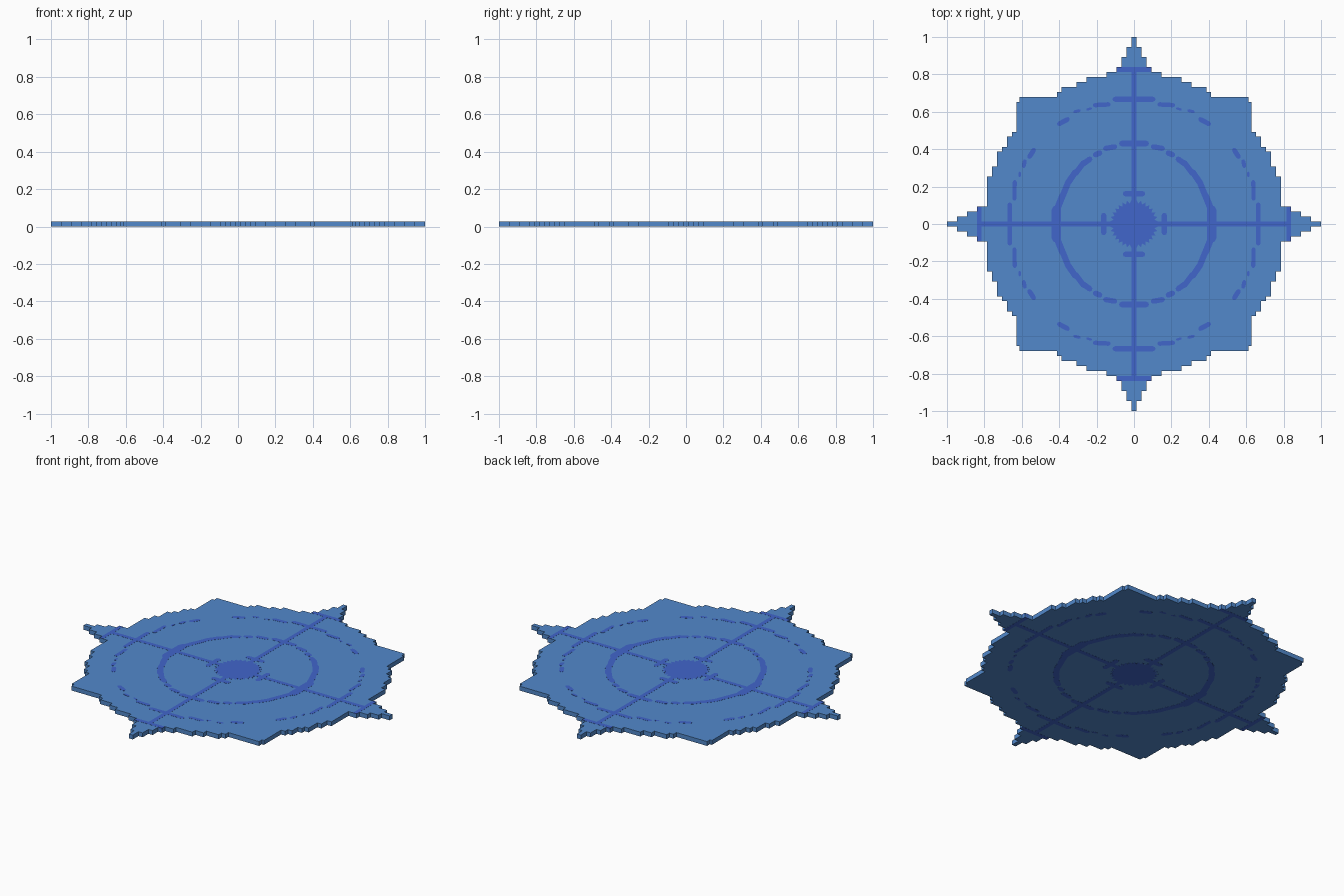
import bpy, bmesh, math

if "Cube" in bpy.data.objects:
    bpy.data.objects.remove(bpy.data.objects["Cube"])

H = 0.027      # plate thickness
E = 0.0006     # how far painted details stand proud of the plate


def material(name, rgb):
    m = bpy.data.materials.new(name)
    m.diffuse_color = (*rgb, 1)
    m.use_nodes = True
    m.node_tree.nodes["Principled BSDF"].inputs["Base Color"].default_value = m.diffuse_color
    return m


LIGHT = material("light blue", (0.084, 0.25, 0.60))
DARK = material("deep blue", (0.053, 0.133, 0.60))


def prisms(name, outlines, z0, z1, mat):
    """One object made of several extruded flat outlines."""
    bm = bmesh.new()
    for pts in outlines:
        lo = [bm.verts.new((x, y, z0)) for x, y in pts]
        hi = [bm.verts.new((x, y, z1)) for x, y in pts]
        bm.faces.new(lo[::-1])
        bm.faces.new(hi)
        n = len(pts)
        for i in range(n):
            j = (i + 1) % n
            bm.faces.new((lo[i], lo[j], hi[j], hi[i]))
    bmesh.ops.recalc_face_normals(bm, faces=bm.faces)
    me = bpy.data.meshes.new(name)
    bm.to_mesh(me)
    bm.free()
    me.materials.append(mat)
    ob = bpy.data.objects.new(name, me)
    bpy.context.collection.objects.link(ob)
    return ob


def rect(hx, hy, cx=0, cy=0):
    return [(cx - hx, cy - hy), (cx + hx, cy - hy), (cx + hx, cy + hy), (cx - hx, cy + hy)]


def dash(x0, y0, x1, y1, w):
    """Round-ended dash between two points, total width w."""
    a = math.atan2(y1 - y0, x1 - x0)
    r = w / 2
    L = math.hypot(x1 - x0, y1 - y0)
    k = min(r, L / 2)
    pts = []
    for cx, cy, base in ((x1, y1, a), (x0, y0, a + math.pi)):
        for t in (-90, -40, 0, 40, 90):
            u, v = k * (math.cos(math.radians(t)) - 1), r * math.sin(math.radians(t))
            pts.append((cx + u * math.cos(base) - v * math.sin(base),
                        cy + u * math.sin(base) + v * math.cos(base)))
    return pts


def four(dashes):
    """Mirror dashes into all four quadrants."""
    return [dash(sx * a, sy * b, sx * c, sy * d, w)
            for a, b, c, d, w in dashes for sx in (1, -1) for sy in (1, -1)]


# Stepped star plate: (half width, top y) of each step in one quadrant
STEPS = [(0.013, 1), (0.04, 0.947), (0.067, 0.893), (0.093, 0.84), (0.147, 0.813),
         (0.253, 0.787), (0.307, 0.76), (0.387, 0.733), (0.413, 0.707), (0.613, 0.68),
         (0.627, 0.653), (0.653, 0.493), (0.68, 0.467), (0.707, 0.413), (0.733, 0.387),
         (0.76, 0.307), (0.787, 0.253), (0.84, 0.093), (0.893, 0.067),
         (0.947, 0.04), (1, 0.013)]
quad = []
for i, (w, y) in enumerate(STEPS):
    quad.append((w, y))
    if i + 1 < len(STEPS):
        quad.append((w, STEPS[i + 1][1]))
outline = (quad + [(x, -y) for x, y in quad[::-1]]
           + [(-x, -y) for x, y in quad] + [(-x, y) for x, y in quad[::-1]])
prisms("star_plate", [outline], E, H - E, LIGHT)

# Cross lines and the bars at the feet of the four spikes
prisms("cross_lines", [rect(0.84, 0.013), rect(0.013, 0.84)], 0, H, DARK)
prisms("spike_bars", [rect(0.093, 0.013, 0, s * 0.827) for s in (1, -1)]
       + [rect(0.012, 0.093, s * 0.828, 0) for s in (1, -1)], 0, H, DARK)

# Ragged centre disc with four small dashes around it
disc = []
for i in range(64):
    r = 0.13 if i % 2 else 0.112
    a = math.tau * i / 64
    disc.append((r * math.cos(a), r * math.sin(a)))
prisms("centre_disc", [disc], 0, H, DARK)
prisms("centre_dashes",
       [dash(-0.06, s * 0.162, 0.06, s * 0.162, 0.03) for s in (1, -1)]
       + [dash(s * 0.162, -0.06, s * 0.162, 0.06, 0.03) for s in (1, -1)], 0, H, DARK)

# Middle ring: broken at the top, nearly continuous at the sides
prisms("middle_ring",
       [dash(-0.08, s * 0.43, 0.08, s * 0.43, 0.032) for s in (1, -1)]
       + [dash(s * 0.415, -0.1, s * 0.415, 0.1, 0.052) for s in (1, -1)]
       + four([(0.09, 0.415, 0.165, 0.402, 0.028), (0.17, 0.385, 0.22, 0.365, 0.03),
               (0.225, 0.355, 0.28, 0.315, 0.03), (0.26, 0.34, 0.32, 0.26, 0.03),
               (0.305, 0.29, 0.36, 0.21, 0.033), (0.345, 0.24, 0.385, 0.14, 0.033),
               (0.375, 0.17, 0.415, 0.07, 0.035)]), 0, H, DARK)

# Outer ring of separate dashes
prisms("outer_ring",
       [dash(-0.115, s * 0.667, 0.115, s * 0.667, 0.027) for s in (1, -1)]
       + [dash(s * 0.664, -0.115, s * 0.664, 0.115, 0.026) for s in (1, -1)]
       + four([(0.125, 0.64, 0.22, 0.635, 0.024), (0.225, 0.62, 0.255, 0.61, 0.012),
               (0.285, 0.608, 0.325, 0.598, 0.016), (0.345, 0.565, 0.41, 0.53, 0.026),
               (0.64, 0.125, 0.637, 0.235, 0.022), (0.612, 0.25, 0.61, 0.28, 0.012),
               (0.592, 0.30, 0.582, 0.345, 0.022), (0.565, 0.35, 0.53, 0.405, 0.026)]),
       0, H, DARK)
